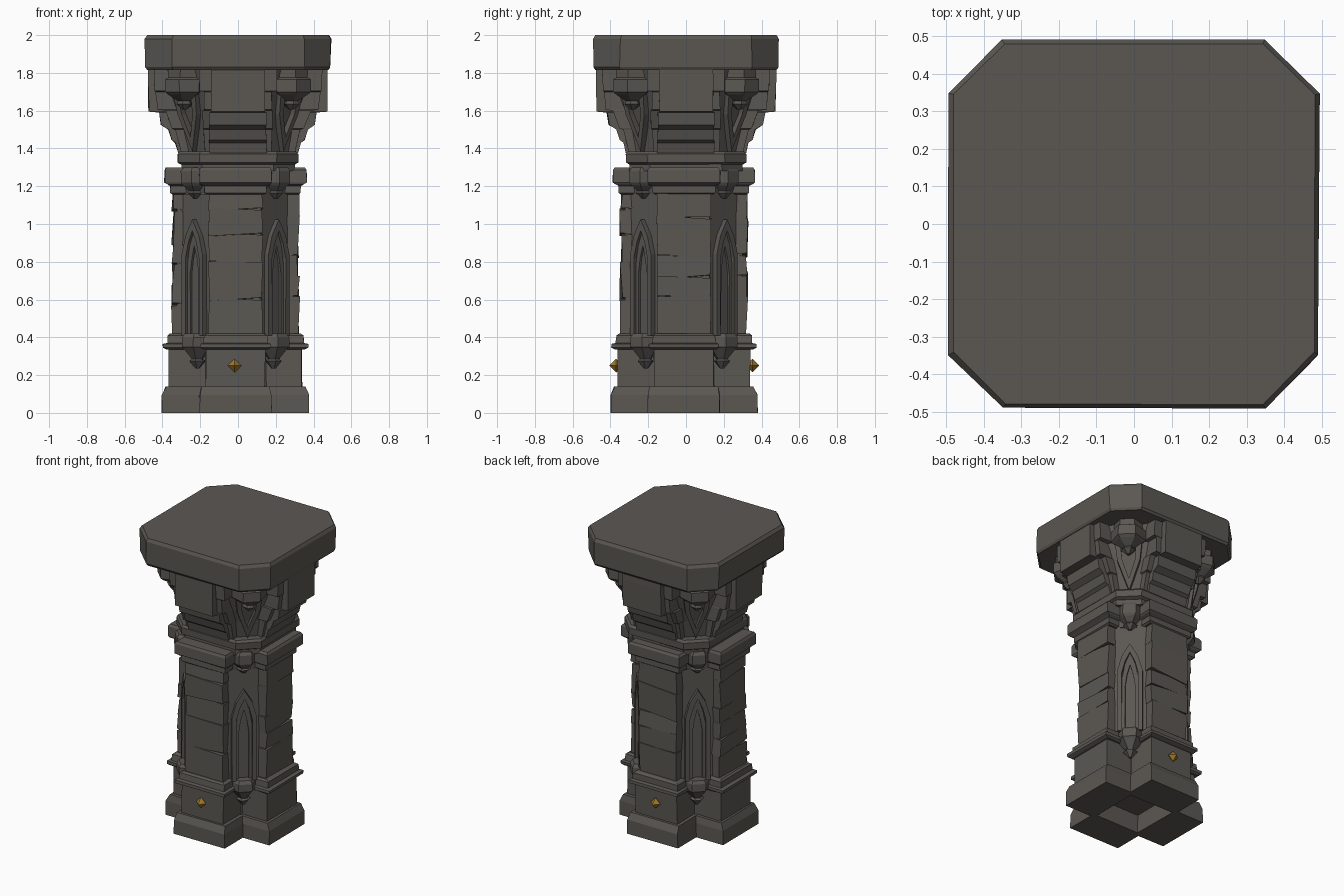
import bpy, bmesh, math, random
from mathutils import Matrix, Vector

if "Cube" in bpy.data.objects:
    bpy.data.objects.remove(bpy.data.objects["Cube"])

random.seed(4)
R2 = math.sqrt(2)


def material(name, rgb):
    m = bpy.data.materials.new(name)
    m.diffuse_color = (*rgb, 1)
    m.use_nodes = True
    m.node_tree.nodes["Principled BSDF"].inputs["Base Color"].default_value = m.diffuse_color
    return m


STONE = material("dark_stone", (0.105, 0.097, 0.086))
GOLD = material("gold", (0.36, 0.19, 0.02))


def finish(name, bm, mat=STONE, offset=(0, 0), chip=0.003):
    bmesh.ops.remove_doubles(bm, verts=bm.verts, dist=1e-5)
    for v in bm.verts:                       # slightly worn stone
        v.co.x += random.uniform(-chip, chip) + offset[0]
        v.co.y += random.uniform(-chip, chip) + offset[1]
    bmesh.ops.recalc_face_normals(bm, faces=bm.faces)
    me = bpy.data.meshes.new(name)
    bm.to_mesh(me)
    bm.free()
    me.materials.append(mat)
    ob = bpy.data.objects.new(name, me)
    bpy.context.collection.objects.link(ob)
    return ob


def loft(bm, rings, matrix=Matrix()):
    """Closed solid through rings of 3D points."""
    vs = [[bm.verts.new(matrix @ Vector(p)) for p in r] for r in rings]
    n = len(vs[0])
    for a, b in zip(vs, vs[1:]):
        for i in range(n):
            j = (i + 1) % n
            bm.faces.new((a[i], a[j], b[j], b[i]))
    bm.faces.new(vs[0][::-1])
    bm.faces.new(vs[-1])


def turns(start):
    return [Matrix.Rotation(math.radians(start + 90 * k), 4, 'Z') for k in range(4)]


def plan(z, a, w, d):
    """Cross plan: arm reach a, half width w, diagonal face at distance d."""
    s = max(d * R2 - w, w + 0.0005)
    quarter = [(a, -w), (a, w), (s, w), (w, s)]
    return [(m @ Vector((x, y, z))) for m in turns(0) for x, y in quarter]


def octagon(z, a, c):
    return [(m @ Vector((x, y, z))) for m in turns(0) for x, y in ((a, -c), (a, c))]


def core(name, sections, shape, offset=(0, 0)):
    bm = bmesh.new()
    loft(bm, [shape(*s) for s in sections])
    return finish(name, bm, offset=offset)


def arms(name, profile, inner=0.1, offset=(0, 0)):
    """Four arms, profile = (z, half width, reach)."""
    bm = bmesh.new()
    for m in turns(0):
        loft(bm, [[(inner, -w, z), (r, -w, z), (r, w, z), (inner, w, z)]
                  for z, w, r in profile], m)
    return finish(name, bm, offset=offset)


def pendants(name, dist, levels, offset=(0, 0)):
    """Six-sided corbels on the diagonals, levels = (z, radius)."""
    bm = bmesh.new()
    for m in turns(45):
        loft(bm, [[(dist + r * math.cos(i * math.pi / 3 + math.pi / 6),
                    r * math.sin(i * math.pi / 3 + math.pi / 6), z) for i in range(6)]
                  for z, r in levels], m)
    return finish(name, bm, offset=offset, chip=0.001)


def frames(name, outer, inner, back, front, offset=(0, 0)):
    """Raised outline strips on the diagonals; points are (side, z, lean)."""
    bm = bmesh.new()
    for m in turns(45):
        rings = [[(back + o[2], o[0], o[1]), (front + o[2], o[0], o[1]),
                  (front + i[2], i[0], i[1]), (back + i[2], i[0], i[1])]
                 for o, i in zip(outer, inner)]
        loft(bm, rings, m)
    return finish(name, bm, offset=offset, chip=0.001)


LOW = (-0.013, -0.011)   # the lower column leans a little off the slab centre

# Foot: four arms round an open square
arms("foot", [(0, .19, .39), (.095, .19, .39), (.14, .18, .368)], inner=.165, offset=LOW)

# Plinth and lower moulding
core("plinth", [(.125, .352, .157, .225), (.345, .352, .157, .225)], plan, LOW)
core("lower_moulding", [(.335, .362, .17, .29), (.345, .385, .185, .305),
                        (.365, .385, .185, .305), (.37, .362, .17, .30),
                        (.41, .358, .165, .30), (.42, .345, .15, .30)], plan, LOW)
pendants("lower_corbel", .285, [(.235, .012), (.275, .045), (.285, .03), (.34, .075),
                                (.35, .085), (.40, .085), (.42, .07)], LOW)

# Shaft: octagonal core with stacked, worn courses on each arm
core("shaft_core", [(.40, .31, .135, .295), (1.2, .31, .135, .295)], plan, LOW)
bm = bmesh.new()
for m in turns(0):
    z = .40
    while z < 1.16:
        top = z + random.uniform(.1, .22)
        if top > 1.08:
            top = 1.17
        ring = []
        for h in (z, top):
            a, b = random.uniform(.322, .342), random.uniform(.322, .342)
            t = random.uniform(-.012, .012) if .42 < h < 1.15 else 0
            w = random.uniform(.136, .146)
            ring.append([(.2, -w, h), (a, -w, h + t), (b, w, h - t), (.2, w, h)])
        loft(bm, ring, m)
        z = top
finish("shaft_courses", bm, offset=LOW, chip=0)

# Pointed blind arches on the diagonals
arch_o = [(-.078, .41, 0), (-.078, .84, 0), (-.05, .94, 0), (0, 1.025, 0),
          (.05, .94, 0), (.078, .84, 0), (.078, .41, 0)]
arch_i = [(-.05, .41, 0), (-.05, .82, 0), (-.03, .90, 0), (0, .965, 0),
          (.03, .90, 0), (.05, .82, 0), (.05, .41, 0)]
frames("outer_arch", arch_o, arch_i, .28, .325, LOW)
frames("inner_arch", [(x * .66, z if z < .5 else z - .055, 0) for x, z, _ in arch_o],
       [(x * .6, z if z < .5 else z - .08, 0) for x, z, _ in arch_i], .28, .309, LOW)

# Upper collar
core("collar", [(1.155, .33, .15, .30), (1.165, .345, .165, .30), (1.20, .345, .165, .305),
                (1.21, .362, .185, .325), (1.22, .376, .192, .33), (1.285, .376, .192, .33),
                (1.30, .366, .182, .325)], plan, LOW)
pendants("collar_corbel", .30, [(1.135, .012), (1.165, .045), (1.175, .035), (1.205, .07),
                                (1.22, .08), (1.28, .08), (1.30, .065)], LOW)

# Neck and ring under the capital
core("neck", [(1.28, .30, .19), (1.33, .30, .19)], octagon)
core("neck_ring", [(1.315, .30, .195), (1.325, .318, .205), (1.37, .318, .205),
                   (1.385, .308, .2)], octagon)

# Capital: flared core, stepped brackets in two layers
core("capital_core", [(1.37, .28, .15, .31), (1.5, .30, .16, .33), (1.64, .36, .17, .365),
                      (1.83, .40, .18, .41)], plan)
arms("capital_bracket", [(1.375, .15, .318), (1.43, .15, .332), (1.445, .15, .352),
                         (1.50, .15, .368), (1.525, .15, .408), (1.59, .15, .418),
                         (1.595, .143, .472), (1.77, .143, .476), (1.83, .143, .476)])
arms("capital_bracket_wings", [(1.375, .175, .30), (1.50, .18, .33), (1.505, .185, .35),
                               (1.60, .185, .385), (1.605, .18, .425), (1.70, .18, .435),
                               (1.705, .205, .44), (1.83, .205, .445)])
pendants("capital_pendant", .40, [(1.605, .012), (1.635, .045), (1.65, .035), (1.685, .09),
                                  (1.70, .108), (1.765, .108), (1.775, .09), (1.83, .09)])
# V-shaped tracery below each pendant
frames("capital_tracery",
       [(-.085, 1.70, .065), (-.07, 1.58, .04), (0, 1.385, 0), (.07, 1.58, .04), (.085, 1.70, .065)],
       [(-.05, 1.70, .065), (-.04, 1.58, .04), (0, 1.46, .015), (.04, 1.58, .04), (.05, 1.70, .065)],
       .29, .342)

# Top slab with clipped corners
slab = core("top_slab", [(1.815, .478, .345), (1.83, .489, .35), (1.98, .492, .35),
                         (2.0, .480, .343)], octagon)

# Gold studs on front and back
bm = bmesh.new()
for y in (-.37, .352):
    loft_pts = bmesh.ops.create_uvsphere(bm, u_segments=4, v_segments=2, radius=.036,
                                         matrix=Matrix.Translation((-.018, y, .25)))
finish("gold_studs", bm, GOLD, chip=0)
